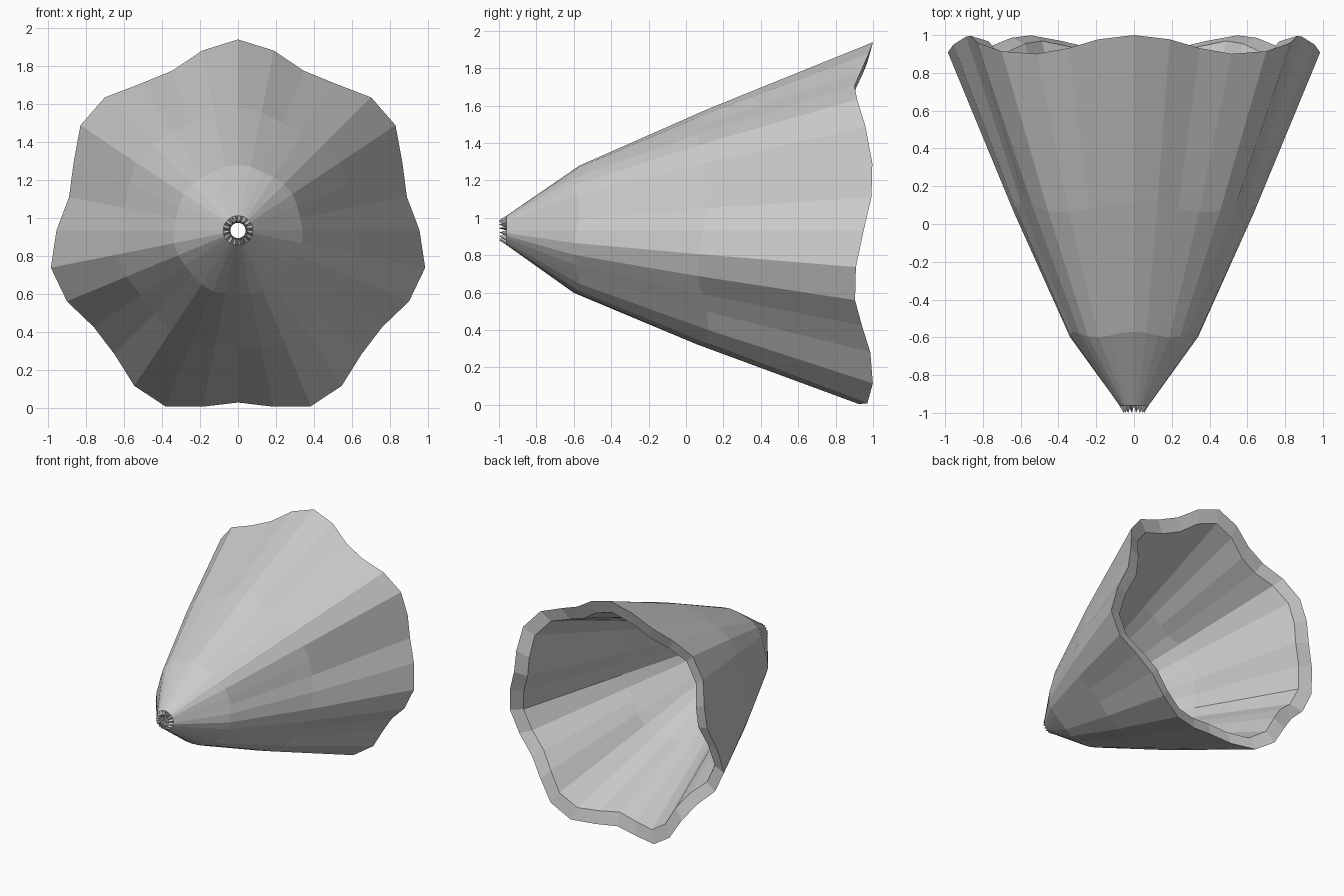
import bpy
import bmesh
from math import sin, cos, pi

cube = bpy.data.objects.get("Cube")
if cube:
    bpy.data.objects.remove(cube)

SEGMENTS = 32
AXIS_Z = 0.933

grey = bpy.data.materials.new("plain_grey")
grey.use_nodes = True
colour = (0.6, 0.6, 0.6, 1)
grey.diffuse_color = colour
grey.node_tree.nodes["Principled BSDF"].inputs["Base Color"].default_value = colour


def ring(bm, y, radius, y_wave=0.0, r_wave=0.0, tooth_y=0.0, tooth_r=0.0):
    """Ring around the y axis: seven radial lobes, five waves along the axis, optional teeth."""
    verts = []
    for i in range(SEGMENTS):
        a = 2 * pi * i / SEGMENTS
        tooth = i % 2
        r = radius + r_wave * cos(7 * a) + tooth * tooth_r
        depth = y + y_wave * cos(5 * a) + tooth * tooth_y
        verts.append(bm.verts.new((r * sin(a), depth, AXIS_Z + r * cos(a))))
    return verts


bm = bmesh.new()
rings = [
    # outer wall, tip to rim
    ring(bm, -0.96, 0.078),
    ring(bm, -0.585, 0.34, 0.015, 0.006),
    ring(bm, 0.09, 0.63, 0.03, 0.02),
    ring(bm, 0.95, 0.956, 0.05, 0.05),
    # inner wall, rim back to tip
    ring(bm, 0.92, 0.85, 0.05, 0.05),
    ring(bm, 0.09, 0.53, 0.03, 0.02),
    ring(bm, -0.55, 0.26, 0.015, 0.006),
    ring(bm, -0.92, 0.04),
    # toothed edge of the small opening
    ring(bm, -0.955, 0.04, tooth_y=-0.045, tooth_r=0.015),
]

# bridge neighbouring rings into one closed shell
for k, lower in enumerate(rings):
    upper = rings[(k + 1) % len(rings)]
    for i in range(SEGMENTS):
        j = (i + 1) % SEGMENTS
        bm.faces.new((lower[i], lower[j], upper[j], upper[i]))
bmesh.ops.recalc_face_normals(bm, faces=bm.faces)

mesh = bpy.data.meshes.new("fluted_cone")
bm.to_mesh(mesh)
bm.free()
mesh.materials.append(grey)
cone = bpy.data.objects.new("fluted_cone", mesh)
bpy.context.collection.objects.link(cone)
